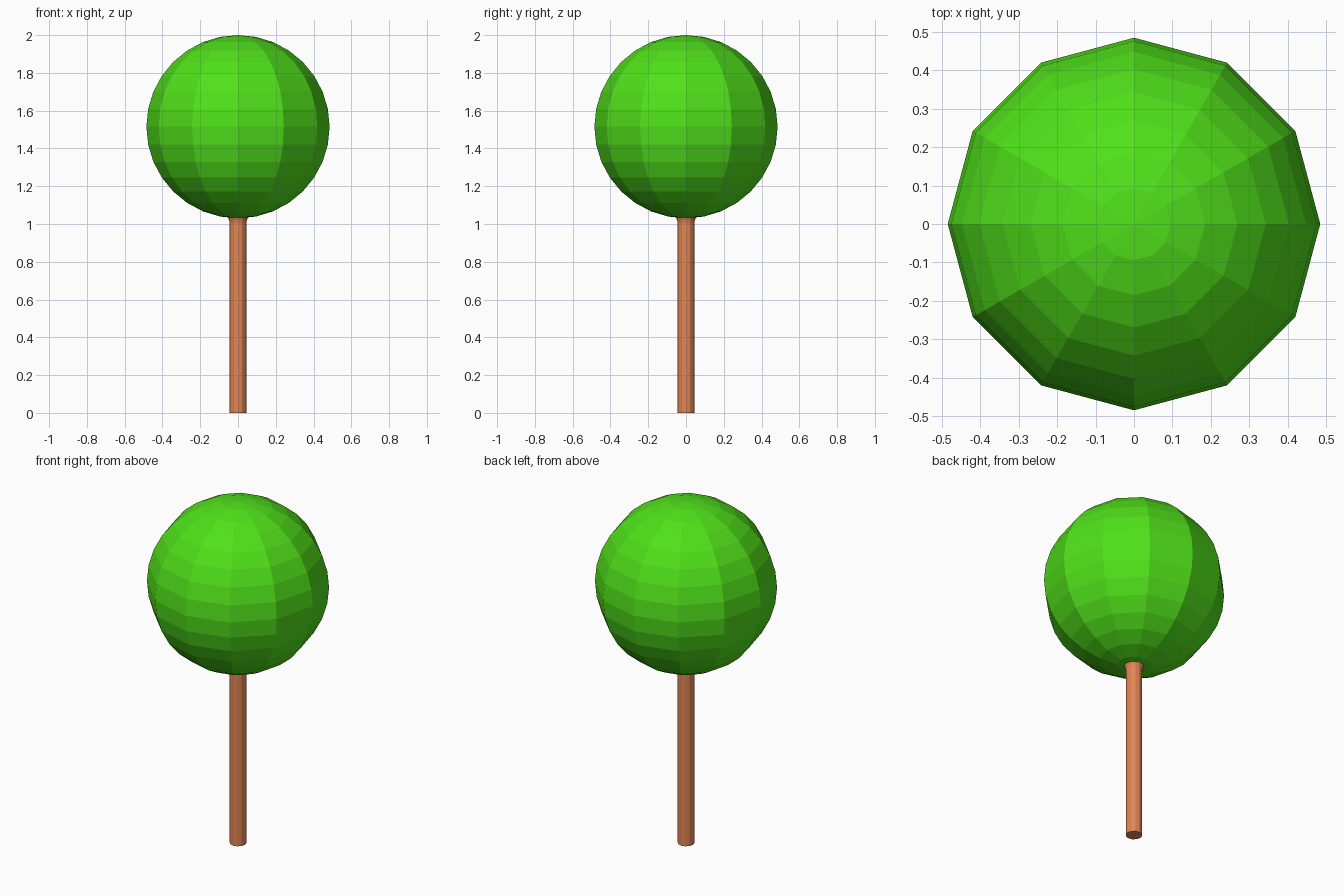
import bpy, bmesh, math

if "Cube" in bpy.data.objects:
    bpy.data.objects.remove(bpy.data.objects["Cube"])


def colour(obj, name, rgb):
    mat = bpy.data.materials.new(name)
    mat.diffuse_color = (*rgb, 1)
    mat.use_nodes = True
    mat.node_tree.nodes["Principled BSDF"].inputs["Base Color"].default_value = mat.diffuse_color
    obj.data.materials.append(mat)


def lathe(name, profile, sides):
    """Closed solid from (radius, z) rings, capped at both ends."""
    bm = bmesh.new()
    rings = [[bm.verts.new((r * math.cos(2 * math.pi * i / sides),
                            r * math.sin(2 * math.pi * i / sides), z))
              for i in range(sides)] for r, z in profile]
    for a, b in zip(rings, rings[1:]):
        for i in range(sides):
            j = (i + 1) % sides
            bm.faces.new((a[i], a[j], b[j], b[i]))
    bm.faces.new(rings[0][::-1])
    bm.faces.new(rings[-1])
    mesh = bpy.data.meshes.new(name)
    bm.to_mesh(mesh)
    bm.free()
    obj = bpy.data.objects.new(name, mesh)
    bpy.context.collection.objects.link(obj)
    return obj


# Round faceted crown
bpy.ops.mesh.primitive_uv_sphere_add(segments=12, ring_count=16, radius=0.485,
                                     location=(0, 0, 1.515))
crown = bpy.context.object
crown.name = "crown"
colour(crown, "leaf_green", (0.08, 0.75, 0.01))

# Thin trunk, flaring where it meets the crown
trunk = lathe("trunk", [(0.044, 0), (0.044, 1.005), (0.047, 1.02), (0.055, 1.04)], 12)
colour(trunk, "bark_brown", (0.75, 0.24, 0.09))
